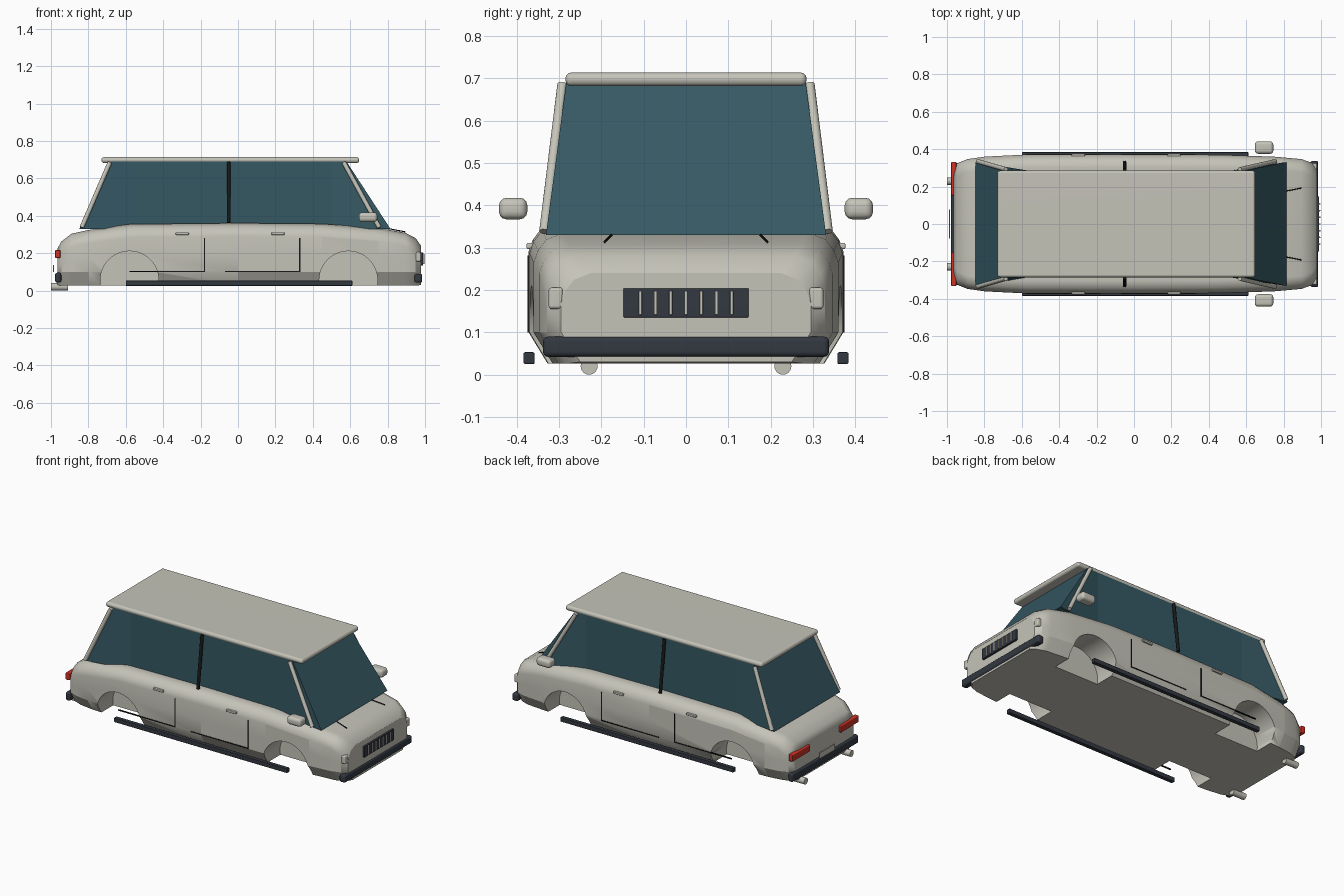
import bpy, bmesh, math
from mathutils import Vector

cube = bpy.data.objects.get("Cube")
if cube:
    bpy.data.objects.remove(cube, do_unlink=True)


def material(name, r, g, b):
    m = bpy.data.materials.new(name)
    m.use_nodes = True
    m.diffuse_color = (r, g, b, 1)
    bsdf = next(n for n in m.node_tree.nodes if n.type == 'BSDF_PRINCIPLED')
    bsdf.inputs["Base Color"].default_value = (r, g, b, 1)
    return m


PAINT = material("warm_grey_paint", 0.56, 0.55, 0.485)
GLASS = material("teal_glass", 0.036, 0.098, 0.126)
TRIM = material("dark_trim", 0.033, 0.04, 0.053)
BLACK = material("black_line", 0.009, 0.009, 0.01)
RED = material("red_lamp", 0.62, 0.032, 0.02)


def smooth(ob, angle=40):
    """Smooth shading that keeps the large faces flat."""
    bpy.ops.object.select_all(action='DESELECT')
    ob.select_set(True)
    bpy.context.view_layer.objects.active = ob
    bpy.ops.object.shade_smooth_by_angle(angle=math.radians(angle))
    mod = ob.modifiers.new("flat_faces", 'WEIGHTED_NORMAL')
    mod.keep_sharp = True


def make(name, bm, mat):
    bmesh.ops.recalc_face_normals(bm, faces=bm.faces)
    me = bpy.data.meshes.new(name)
    bm.to_mesh(me)
    bm.free()
    me.materials.append(mat)
    ob = bpy.data.objects.new(name, me)
    bpy.context.collection.objects.link(ob)
    return ob


def box(name, x, y, z, mat, bevel=0.0):
    """Box from (min, max) ranges, with rounded edges if asked."""
    bm = bmesh.new()
    bmesh.ops.create_cube(bm, size=1)
    for v in bm.verts:
        v.co = [sum(r) / 2 + c * (r[1] - r[0]) for r, c in zip((x, y, z), v.co)]
    if bevel:
        bmesh.ops.bevel(bm, geom=bm.edges[:], offset=bevel, segments=3,
                        profile=0.5, affect='EDGES')
    ob = make(name, bm, mat)
    if bevel:
        smooth(ob)
    return ob


def rod(name, a, b, radius, mat, sides=16):
    a, b = Vector(a), Vector(b)
    bm = bmesh.new()
    bmesh.ops.create_cone(bm, cap_ends=True, segments=sides, radius1=radius,
                          radius2=radius, depth=(b - a).length)
    turn = Vector((0, 0, 1)).rotation_difference(b - a).to_matrix()
    for v in bm.verts:
        v.co = turn @ v.co + (a + b) / 2
    ob = make(name, bm, mat)
    smooth(ob)
    return ob


def loft(name, rings, mat):
    bm = bmesh.new()
    loops = [[bm.verts.new(p) for p in ring] for ring in rings]
    n = len(loops[0])
    for r, s in zip(loops, loops[1:]):
        for i in range(n):
            bm.faces.new((r[i], r[(i + 1) % n], s[(i + 1) % n], s[i]))
    bm.faces.new(loops[0])
    bm.faces.new(loops[-1])
    return make(name, bm, mat)


# Body shell: stations of x, half width, top, bottom
def station(x, w, top, low):
    shoulder = top - 0.07
    half = [(w - 0.045, low), (w, 0.1), (w, (0.1 + shoulder) / 2), (w, shoulder),
            (w - 0.01, top - 0.042), (w - 0.03, top - 0.016), (w - 0.07, top)]
    return [(x, y, z) for y, z in half] + [(x, -y, z) for y, z in reversed(half)]


stations = [(-0.965, 0.295, 0.225, 0.03), (-0.945, 0.325, 0.262, 0.026), (-0.89, 0.347, 0.304, 0.026),
            (-0.8, 0.36, 0.324, 0.026), (-0.58, 0.371, 0.355, 0.026), (0.0, 0.372, 0.361, 0.026),
            (0.45, 0.37, 0.357, 0.026), (0.75, 0.36, 0.335, 0.026), (0.895, 0.347, 0.309, 0.026),
            (0.95, 0.328, 0.28, 0.026), (0.978, 0.295, 0.24, 0.03)]
body = loft("body", [station(*s) for s in stations], PAINT)

# Wheel arches cut from the body
for side in (1, -1):
    for x in (-0.58, 0.59):
        cutter = rod("arch_cutter", (x, side * 0.2, 0.055), (x, side * 0.5, 0.055), 0.156, PAINT, 48)
        cutter.hide_render = True
        mod = body.modifiers.new("arch", 'BOOLEAN')
        mod.object = cutter
        mod.solver = 'EXACT'
        bpy.context.view_layer.objects.active = body
        bpy.ops.object.modifier_apply(modifier=mod.name)
        bpy.data.objects.remove(cutter, do_unlink=True)
smooth(body, 28)

# Cabin glass: upright sides that flare out to the corners, under a flat roof
def glass_ring(back, front, w, z):
    half = [(back, w), (-0.55, 0.283), (0.5, 0.283), (front, w)]
    return [(x, y, z) for x, y in half] + [(x, -y, z) for x, y in reversed(half)]


loft("cabin_glass", [glass_ring(-0.848, 0.815, 0.331, 0.33),
                     glass_ring(-0.675, 0.58, 0.283, 0.69)], GLASS)
box("roof", (-0.73, 0.648), (-0.285, 0.285), (0.682, 0.714), PAINT, 0.014)

# Parts on both sides
for side, word in ((1, "left"), (-1, "right")):
    def pair(name, x, y, z, mat, bevel=0.0):
        box(f"{word}_{name}", x, sorted(side * v for v in y), z, mat, bevel)

    rod(word + "_front_pillar", (0.755, side * 0.335, 0.338), (0.565, side * 0.292, 0.686), 0.012, PAINT)
    rod(word + "_rear_pillar", (-0.835, side * 0.335, 0.338), (-0.685, side * 0.292, 0.686), 0.012, PAINT)
    rod(word + "_middle_pillar", (-0.05, side * 0.328, 0.362), (-0.05, side * 0.287, 0.688), 0.01, BLACK)
    rod(word + "_wiper", (0.805, side * 0.175, 0.331), (0.895, side * 0.192, 0.314), 0.003, BLACK, 8)
    rod(word + "_exhaust", (-1.0, side * 0.229, 0.02), (-0.91, side * 0.229, 0.02), 0.02, PAINT, 24)
    pair("mirror", (0.646, 0.745), (0.375, 0.442), (0.367, 0.418), PAINT, 0.018)
    pair("sill", (-0.6, 0.612), (0.358, 0.384), (0.025, 0.053), TRIM, 0.004)
    pair("headlamp", (0.935, 0.978), (0.29, 0.325), (0.155, 0.206), PAINT, 0.008)
    pair("tail_lamp", (-0.978, -0.95), (0.153, 0.332), (0.174, 0.217), RED, 0.005)
    for x in (-0.18, 0.33):
        pair("door_seam", (x - 0.003, x + 0.003), (0.366, 0.374), (0.1, 0.282), BLACK)
        pair("door_base_seam", (x - 0.4, x), (0.366, 0.374), (0.1, 0.106), BLACK)
    for x in (-0.298, 0.214):
        pair("door_handle", (x - 0.035, x + 0.035), (0.355, 0.377), (0.297, 0.311), PAINT, 0.004)

# Bumpers and number plate panel
box("front_bumper", (0.943, 0.985), (-0.338, 0.338), (0.042, 0.09), TRIM, 0.012)
box("rear_bumper", (-0.978, -0.945), (-0.332, 0.332), (0.042, 0.096), TRIM, 0.012)
box("rear_plate", (-0.99, -0.984), (-0.077, 0.077), (0.1, 0.137), PAINT)

# Grille with upright bars
box("grille", (0.972, 0.99), (-0.148, 0.148), (0.135, 0.204), TRIM, 0.003)
for i in range(-3, 4):
    y = i * 0.036
    box("grille_bar", (0.985, 0.996), (y - 0.004, y + 0.004), (0.141, 0.198), PAINT, 0.002)
